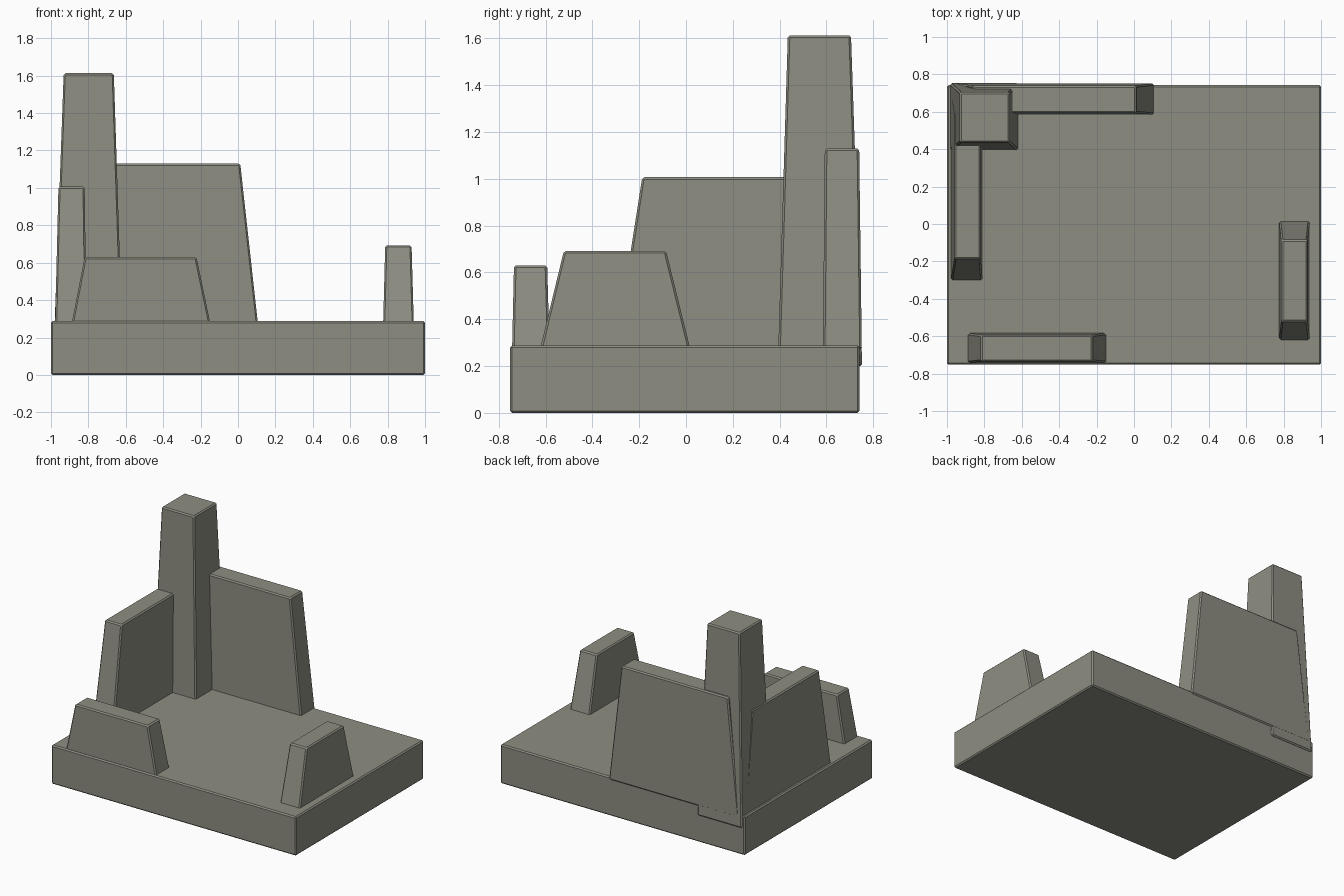
import bpy
import bmesh

cube = bpy.data.objects.get("Cube")
if cube:
    bpy.data.objects.remove(cube, do_unlink=True)

stone = bpy.data.materials.new("grey_stone")
stone.use_nodes = True
colour = (0.27, 0.27, 0.225, 1)
stone.diffuse_color = colour
stone.node_tree.nodes["Principled BSDF"].inputs["Base Color"].default_value = colour


def tapered_block(name, z, bottom, top, edge=0.009):
    """Block between two rectangles, each given as (x0, x1, y0, y1)."""
    bm = bmesh.new()
    rings = []
    for height, (x0, x1, y0, y1) in zip(z, (bottom, top)):
        corners = ((x0, y0), (x1, y0), (x1, y1), (x0, y1))
        rings.append([bm.verts.new((x, y, height)) for x, y in corners])
    low, high = rings
    bm.faces.new(low[::-1])
    bm.faces.new(high)
    for i in range(4):
        j = (i + 1) % 4
        bm.faces.new((low[i], low[j], high[j], high[i]))
    mesh = bpy.data.meshes.new(name)
    bm.to_mesh(mesh)
    bm.free()
    mesh.materials.append(stone)
    obj = bpy.data.objects.new(name, mesh)
    bpy.context.collection.objects.link(obj)
    # Narrow chamfer on every edge
    bevel = obj.modifiers.new("chamfer", "BEVEL")
    bevel.width = edge
    bevel.segments = 1
    bevel.limit_method = "NONE"
    return obj


# Floor slab
slab = (-1, 1, -0.752, 0.742)
tapered_block("floor_slab", (0, 0.288), slab, slab)

# Corner tower, sunk a little into the slab
tapered_block("corner_tower", (0.2, 1.613),
              (-0.983, -0.618, 0.392, 0.753), (-0.932, -0.664, 0.435, 0.705))

# Tall walls running out from the tower
tapered_block("back_wall", (0.27, 1.13),
              (-0.957, 0.107, 0.585, 0.751), (-0.86, 0.012, 0.593, 0.74))
tapered_block("side_wall", (0.27, 1.007),
              (-0.978, -0.81, -0.302, 0.705), (-0.96, -0.82, -0.187, 0.595))

# Low broken wall pieces
tapered_block("front_wall_piece", (0.27, 0.63),
              (-0.89, -0.147, -0.743, -0.583), (-0.82, -0.222, -0.735, -0.593))
tapered_block("left_wall_piece", (0.27, 0.692),
              (0.776, 0.94, -0.624, 0.019), (0.787, 0.928, -0.522, -0.085))
